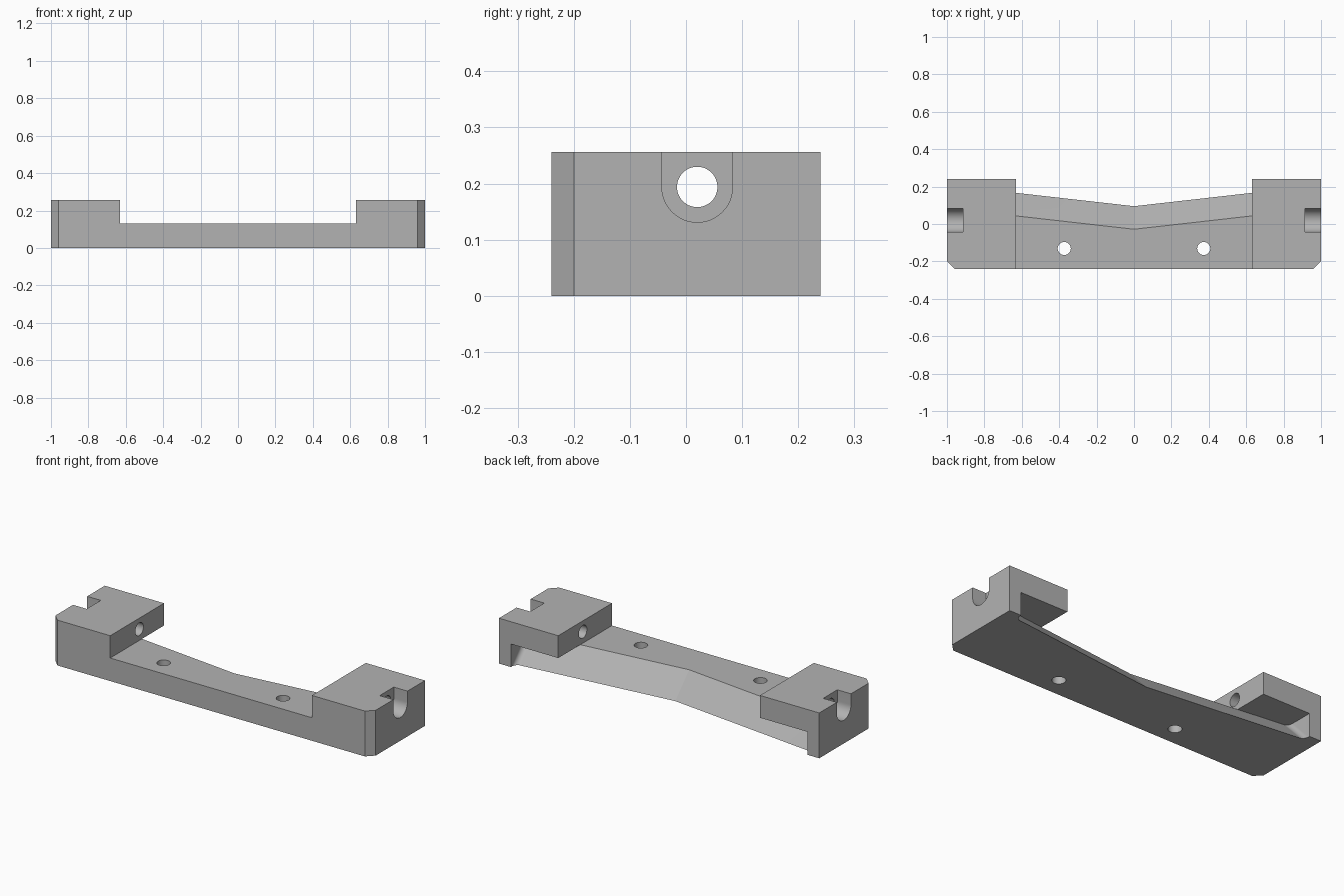
import bpy, bmesh, math
from mathutils import Matrix

if "Cube" in bpy.data.objects:
    bpy.data.objects.remove(bpy.data.objects["Cube"])

HEIGHT, BAR_TOP = 0.256, 0.13      # end blocks and middle bar
BLOCK_X, WALL_X = 0.63, 0.926      # inner face of blocks, inner face of end walls
HOLE_Y, HOLE_Z = 0.02, 0.194       # rod hole axis


def finish(bm, name):
    bmesh.ops.recalc_face_normals(bm, faces=bm.faces)
    mesh = bpy.data.meshes.new(name)
    bm.to_mesh(mesh)
    bm.free()
    obj = bpy.data.objects.new(name, mesh)
    bpy.context.collection.objects.link(obj)
    return obj


def prism(name, outline, offset):
    """Extrude a closed 3D outline along an offset vector."""
    bm = bmesh.new()
    face = bm.faces.new([bm.verts.new(p) for p in outline])
    ext = bmesh.ops.extrude_face_region(bm, geom=[face])
    moved = [v for v in ext["geom"] if isinstance(v, bmesh.types.BMVert)]
    bmesh.ops.translate(bm, verts=moved, vec=offset)
    return finish(bm, name)


def cylinder(name, radius, length, matrix):
    bm = bmesh.new()
    bmesh.ops.create_cone(bm, cap_ends=True, segments=48, radius1=radius,
                          radius2=radius, depth=length, matrix=matrix)
    return finish(bm, name)


def cut(target, cutter):
    mod = target.modifiers.new("cut", 'BOOLEAN')
    mod.operation, mod.solver, mod.object = 'DIFFERENCE', 'EXACT', cutter
    bpy.context.view_layer.objects.active = target
    bpy.ops.object.modifier_apply(modifier=mod.name)
    bpy.data.objects.remove(cutter)


# Block with chamfered front corners
plan = [(-0.96, -0.24), (0.96, -0.24), (1, -0.2), (1, 0.24), (-1, 0.24), (-1, -0.2)]
bracket = prism("bracket", [(x, y, 0) for x, y in plan], (0, 0, HEIGHT))

# Lowered middle bar
cut(bracket, prism("middle_cutter", [
    (-BLOCK_X, -0.5, BAR_TOP), (BLOCK_X, -0.5, BAR_TOP),
    (BLOCK_X, 0.5, BAR_TOP), (-BLOCK_X, 0.5, BAR_TOP)], (0, 0, 0.4)))

# V-shaped sloping back that runs under the end blocks, rounded at the end walls
bm = bmesh.new()
rings = []
for x in (-WALL_X, 0, WALL_X):
    y = 0.113 * abs(x)
    rings.append([bm.verts.new(p) for p in (
        (x, y - 0.028, BAR_TOP), (x, y + 0.19, -0.1),
        (x, 0.6, -0.1), (x, 0.6, BAR_TOP))])
for a, b in zip(rings, rings[1:]):
    for i in range(4):
        j = (i + 1) % 4
        bm.faces.new((a[i], a[j], b[j], b[i]))
bm.faces.new(rings[0])
bm.faces.new(rings[2])
corners = [bm.edges.get((r[0], r[1])) for r in (rings[0], rings[2])]
bmesh.ops.bevel(bm, geom=corners, offset=0.025, offset_type='OFFSET',
                segments=14, profile=0.5, affect='EDGES')
cut(bracket, finish(bm, "back_cutter"))

# U-shaped slots in the outer ends
R = 0.063
arc = [(HOLE_Y + R * math.cos(t), HOLE_Z + R * math.sin(t))
       for t in (math.pi + math.pi * i / 24 for i in range(25))]
slot = [(HOLE_Y - R, 0.4)] + arc + [(HOLE_Y + R, 0.4)]
for s in (-1, 1):
    cut(bracket, prism("slot_cutter", [(s * 0.915, y, z) for y, z in slot],
                       (s * 0.3, 0, 0)))

# Rod hole through both blocks
cut(bracket, cylinder("rod_cutter", 0.036, 3,
                      Matrix.Translation((0, HOLE_Y, HOLE_Z))
                      @ Matrix.Rotation(math.pi / 2, 4, 'Y')))

# Screw holes through the bar
for s in (-1, 1):
    cut(bracket, cylinder("screw_cutter", 0.035, 1,
                          Matrix.Translation((s * 0.373, -0.131, 0))))

# Plain grey finish
grey = bpy.data.materials.new("grey")
grey.diffuse_color = (0.45, 0.45, 0.45, 1)
grey.use_nodes = True
grey.node_tree.nodes["Principled BSDF"].inputs["Base Color"].default_value = grey.diffuse_color
bracket.data.materials.clear()
bracket.data.materials.append(grey)
bpy.ops.object.select_all(action='DESELECT')
bracket.select_set(True)
bpy.context.view_layer.objects.active = bracket
bpy.ops.object.shade_smooth_by_angle(angle=math.radians(8))
